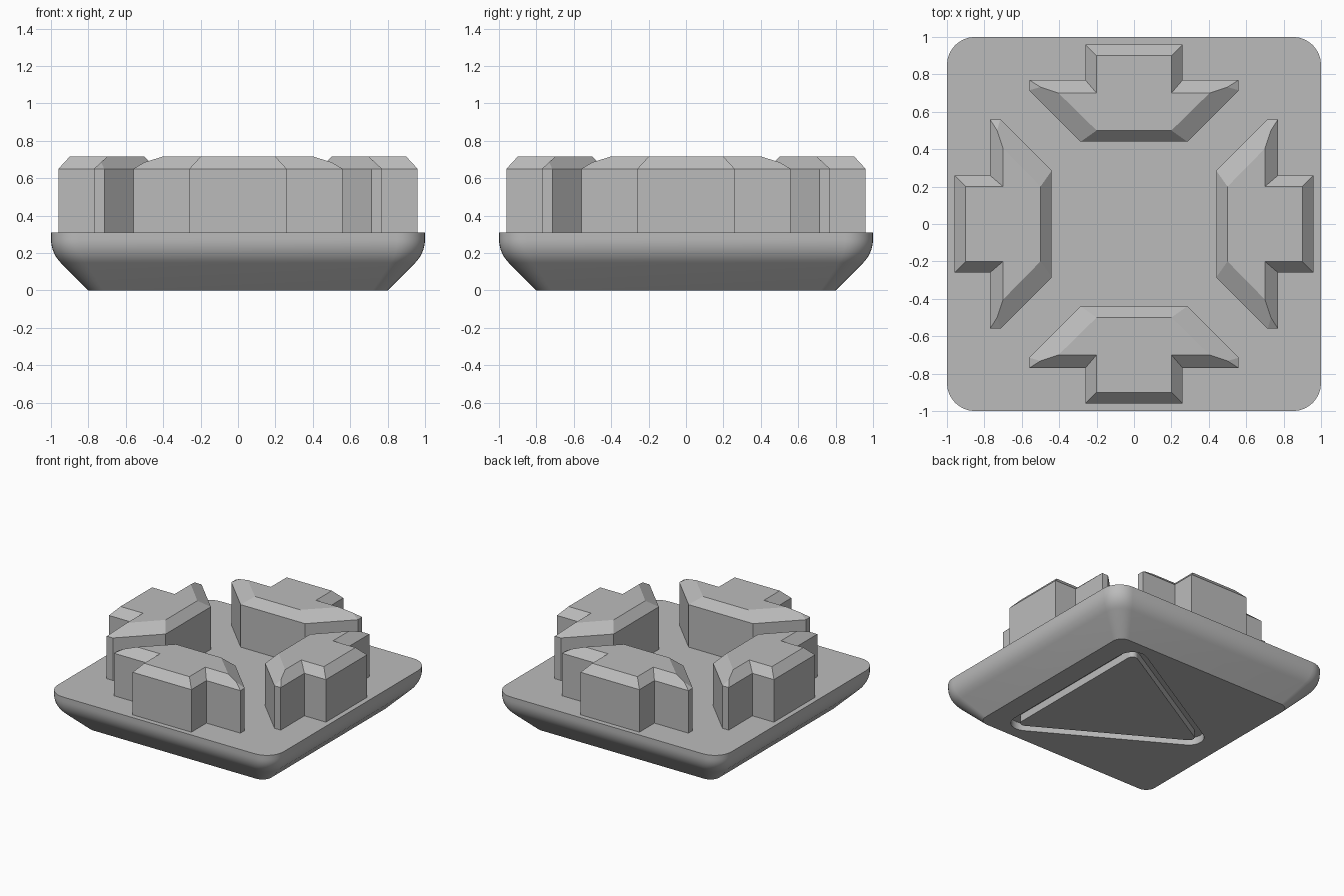
import bpy, bmesh, math
from mathutils import Matrix

if "Cube" in bpy.data.objects:
    bpy.data.objects.remove(bpy.data.objects["Cube"])

grey = bpy.data.materials.new("plain grey")
grey.diffuse_color = (0.5, 0.5, 0.5, 1)
grey.use_nodes = True
grey.node_tree.nodes["Principled BSDF"].inputs["Base Color"].default_value = grey.diffuse_color


def make(name, bm):
    bmesh.ops.recalc_face_normals(bm, faces=bm.faces[:])
    me = bpy.data.meshes.new(name)
    bm.to_mesh(me)
    bm.free()
    ob = bpy.data.objects.new(name, me)
    bpy.context.collection.objects.link(ob)
    me.materials.append(grey)
    return ob


def bridge(bm, a, b):
    n = len(a)
    for i in range(n):
        j = (i + 1) % n
        bm.faces.new((a[i], a[j], b[j], b[i]))


def arc(cx, cy, r, start, sweep, n=8):
    return [(cx + r * math.cos(start + sweep * i / n),
             cy + r * math.sin(start + sweep * i / n)) for i in range(n + 1)]


def rounded_square(h):
    r = 0.08 + 0.07 * (h - 0.8) / 0.2
    pts = []
    for k, (sx, sy) in enumerate([(1, 1), (-1, 1), (-1, -1), (1, -1)]):
        pts += arc(sx * (h - r), sy * (h - r), r, k * math.pi / 2, math.pi / 2)
    return pts


def rounded_triangle(r):
    pts = []
    for k in range(3):
        a = math.radians(60 + 120 * k)
        pts += arc(0.173 + 0.693 * math.cos(a), 0.693 * math.sin(a), r,
                   a - math.pi / 3, 2 * math.pi / 3)
    return pts


# base plate: sloped underside rolling into a vertical rim
rad = 0.18
profile = [(0.8, 0.0)]
for i in range(9):
    a = math.radians(-45 + 45 * i / 8)
    profile.append((1 - rad + rad * math.cos(a), 0.2746 + rad * math.sin(a)))
profile.append((1.0, 0.31))
bm = bmesh.new()
rings = [[bm.verts.new((x, y, z)) for x, y in rounded_square(h)] for h, z in profile]
for a, b in zip(rings, rings[1:]):
    bridge(bm, a, b)
bm.faces.new(rings[0])
bm.faces.new(rings[-1])
base = make("base_plate", bm)

# triangular groove cut into the underside
bm = bmesh.new()
loops = [[bm.verts.new((x, y, z)) for x, y in rounded_triangle(r)]
         for r, z in [(0.11, -0.1), (0.11, 0.06), (0.04, 0.06), (0.04, -0.1)]]
for k in range(4):
    bridge(bm, loops[k], loops[(k + 1) % 4])
cutter = make("groove_cutter", bm)
cutter.hide_render = True
mod = base.modifiers.new("groove", 'BOOLEAN')
mod.operation = 'DIFFERENCE'
mod.solver = 'EXACT'
mod.object = cutter
bpy.context.view_layer.objects.active = base
base.select_set(True)
bpy.ops.object.modifier_apply(modifier=mod.name)
bpy.data.objects.remove(cutter)
bpy.ops.object.shade_smooth_by_angle(angle=math.radians(30))

# four raised blocks with chamfered tops
lower = [(0.26, -0.96), (0.26, -0.77), (0.56, -0.77), (0.56, -0.715), (0.285, -0.44)]
upper = [(0.2, -0.9), (0.2, -0.7), (0.404, -0.7), (0.2, -0.5)]


def mirrored(pts):
    return pts + [(-x, y) for x, y in reversed(pts)]


for k, side in enumerate(["front", "right", "back", "left"]):
    bm = bmesh.new()
    foot, wall = [[bm.verts.new((x, y, z)) for x, y in mirrored(lower)] for z in (0.305, 0.65)]
    top = [bm.verts.new((x, y, 0.715)) for x, y in mirrored(upper)]
    bridge(bm, foot, wall)
    bm.faces.new(foot)
    bm.faces.new(top)
    for s in (1, -1):
        w = wall[:5] if s == 1 else wall[:4:-1]
        t = top[:4] if s == 1 else top[:3:-1]
        tip = bm.verts.new((0.5 * s, -0.732, 0.685))
        bm.faces.new((w[0], w[1], t[1], t[0]))
        bm.faces.new((w[1], w[2], tip, t[2], t[1]))
        bm.faces.new((w[2], w[3], tip))
        bm.faces.new((w[3], w[4], t[3], t[2], tip))
    bm.faces.new((wall[4], wall[5], top[4], top[3]))
    bm.faces.new((wall[9], wall[0], top[0], top[7]))
    bmesh.ops.rotate(bm, verts=bm.verts[:], cent=(0, 0, 0),
                     matrix=Matrix.Rotation(k * math.pi / 2, 3, 'Z'))
    make(side + "_block", bm)
